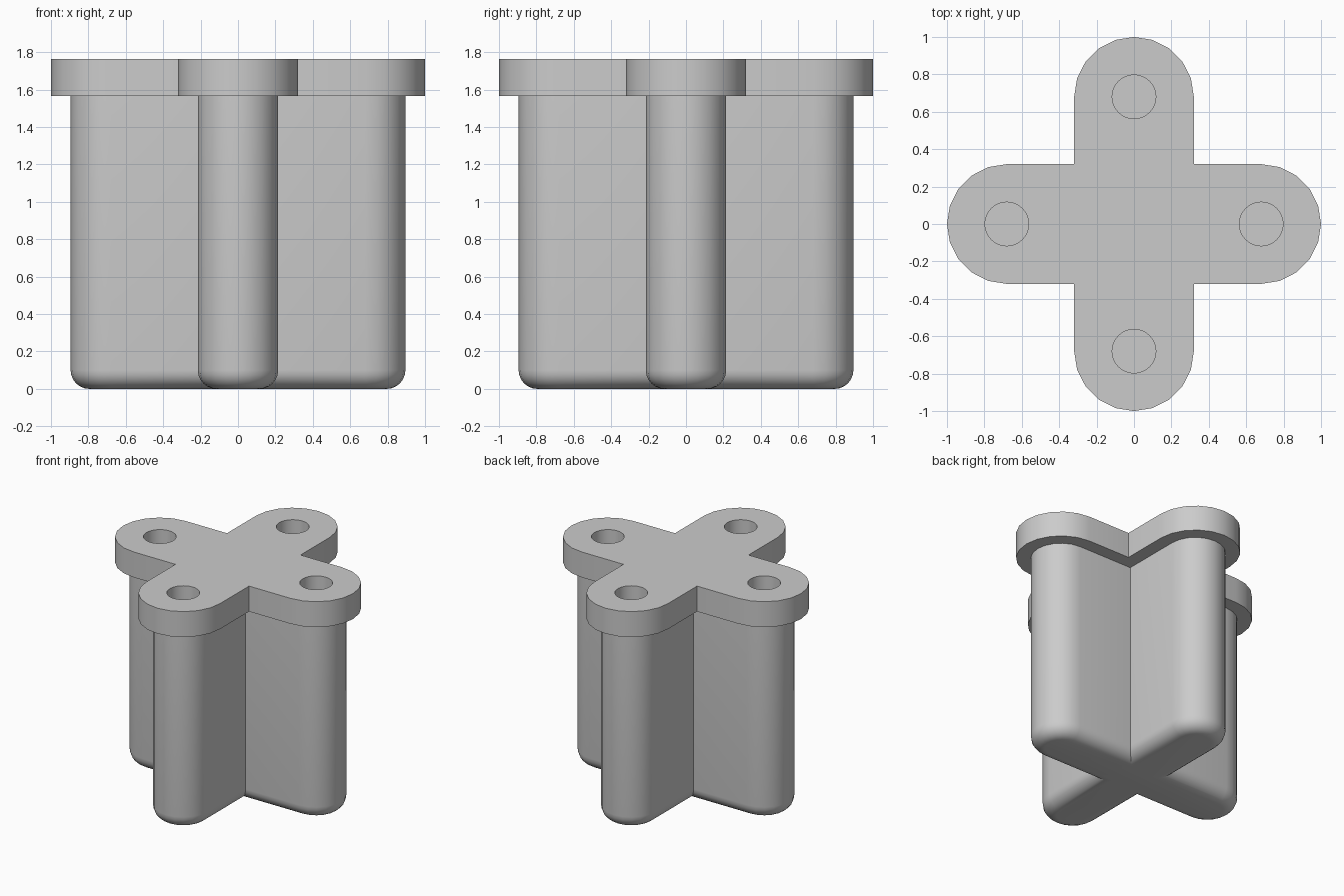
import bpy
import bmesh
from math import pi, sin, cos, radians

old = bpy.data.objects.get("Cube")
if old:
    bpy.data.objects.remove(old, do_unlink=True)

ARM = 0.68          # centre of each rounded arm end
FLANGE_R = 0.32     # half width of the top flange
BODY_R = 0.215      # half width of the body arms
FILLET = 0.1        # bottom edge rounding
FLANGE_Z, TOP_Z = 1.565, 1.765
HOLE_R, HOLE_FLOOR = 0.117, 1.27
STEPS = 10

grey = bpy.data.materials.new("plain grey")
grey.use_nodes = True
colour = (0.6, 0.6, 0.6, 1)
grey.diffuse_color = colour
grey.node_tree.nodes["Principled BSDF"].inputs["Base Color"].default_value = colour


def cross_outline(r):
    """Plus shape with four round-ended arms of half width r."""
    points = []
    for arm in range(4):
        turn = arm * pi / 2
        c, s = cos(turn), sin(turn)
        local = [(ARM + r * cos(a), r * sin(a))
                 for a in (-pi / 2 + pi * i / STEPS for i in range(STEPS + 1))]
        local.append((r, r))
        points += [(x * c - y * s, x * s + y * c) for x, y in local]
    return points


# Rings from the bottom fillet up through the flange
rings = []
for i in range(7):
    a = i / 6 * pi / 2
    rings.append((BODY_R - FILLET * (1 - sin(a)), FILLET * (1 - cos(a))))
rings += [(BODY_R, FLANGE_Z), (FLANGE_R, FLANGE_Z), (FLANGE_R, TOP_Z)]

bm = bmesh.new()
loops = [[bm.verts.new((x, y, z)) for x, y in cross_outline(r)] for r, z in rings]
for low, high in zip(loops, loops[1:]):
    n = len(low)
    for i in range(n):
        j = (i + 1) % n
        bm.faces.new((low[i], low[j], high[j], high[i]))
bm.faces.new(loops[0][::-1])
bm.faces.new(loops[-1])
mesh = bpy.data.meshes.new("cross_plug")
bm.to_mesh(mesh)
bm.free()
mesh.materials.append(grey)
plug = bpy.data.objects.new("cross_plug", mesh)
bpy.context.collection.objects.link(plug)

# Blind screw holes, one in each arm
bm = bmesh.new()
for arm in range(4):
    made = bmesh.ops.create_cone(bm, cap_ends=True, segments=32, radius1=HOLE_R,
                                 radius2=HOLE_R, depth=1)
    bmesh.ops.translate(bm, verts=made["verts"],
                        vec=(ARM * cos(arm * pi / 2), ARM * sin(arm * pi / 2),
                             HOLE_FLOOR + 0.5))
cut_mesh = bpy.data.meshes.new("hole_cutter")
bm.to_mesh(cut_mesh)
bm.free()
cut_mesh.materials.append(grey)
cutter = bpy.data.objects.new("hole_cutter", cut_mesh)
cutter.hide_render = True
bpy.context.collection.objects.link(cutter)

cut = plug.modifiers.new("holes", "BOOLEAN")
cut.operation = "DIFFERENCE"
cut.solver = "EXACT"
cut.object = cutter

bpy.ops.object.select_all(action="DESELECT")
plug.select_set(True)
bpy.context.view_layer.objects.active = plug
bpy.ops.object.modifier_apply(modifier="holes")
bpy.data.objects.remove(cutter, do_unlink=True)
bpy.ops.object.shade_smooth_by_angle(angle=radians(30))
